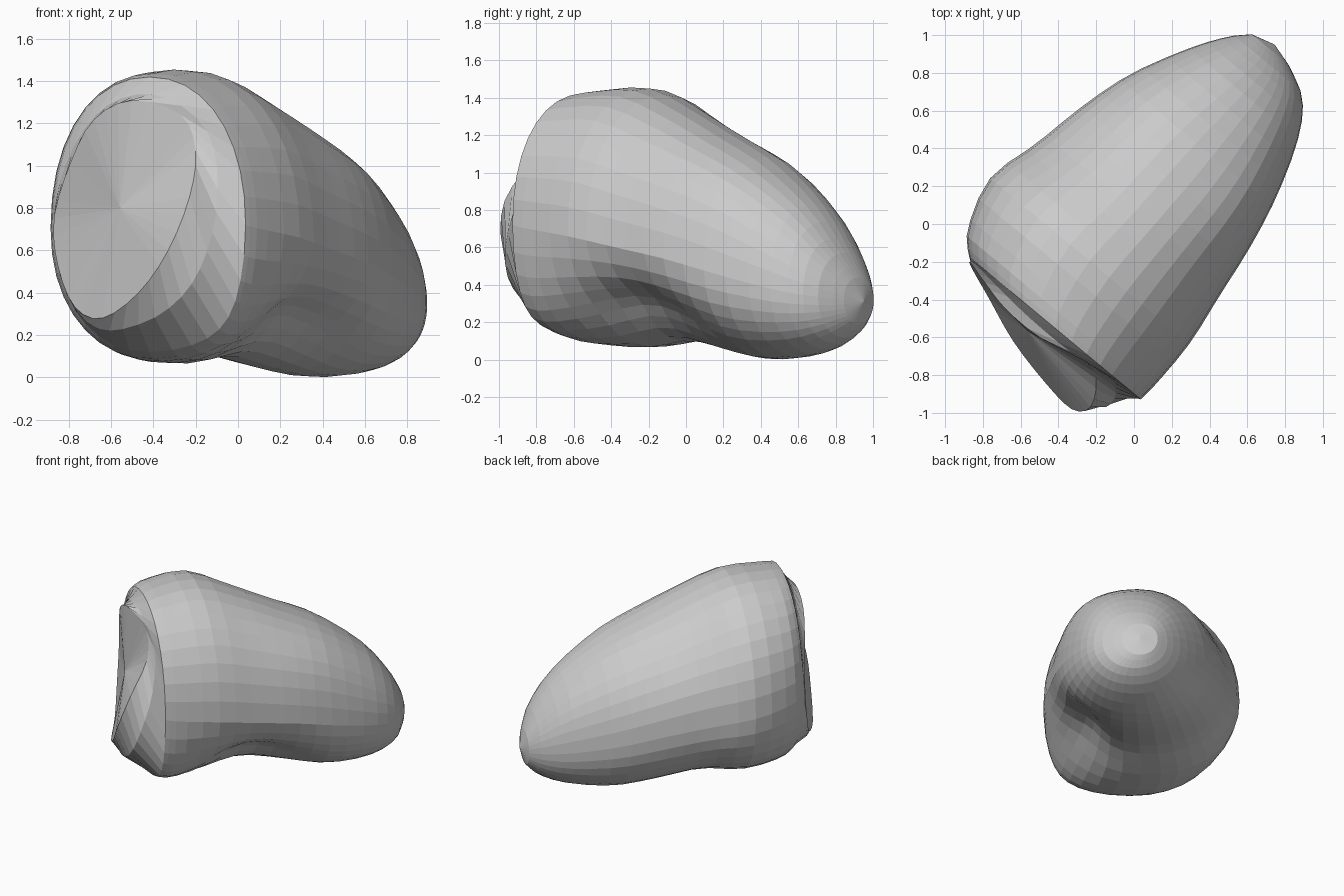
import bpy, bmesh
from math import cos, sin, pi, exp
from mathutils import Vector

if "Cube" in bpy.data.objects:
    bpy.data.objects.remove(bpy.data.objects["Cube"])

SEG = 36

# Cross-sections along the body axis: s, side min, side max, bottom, top, height of widest point
SECTIONS = [
    (-.69, -.56, .62, .12, 1.42, .72),
    (-.58, -.66, .63, .08, 1.44, .70),
    (-.30, -.74, .63, .06, 1.45, .66),
    (0.00, -.67, .59, .09, 1.34, .60),
    (0.30, -.61, .55, .04, 1.20, .54),
    (0.60, -.52, .485, 0., 1.05, .46),
    (0.90, -.37, .38, .03, .83, .38),
    (1.08, -.25, .26, .10, .61, .34),
    (1.17, -.16, .09, .19, .44, .32),
]

# Edge of the oval end face, from its right side, anticlockwise seen from the front
FACE_EDGE = [
    (-.20, -.82, 1.07), (-.27, -.72, 1.24), (-.50, -.60, 1.31), (-.68, -.45, 1.22),
    (-.79, -.31, 1.02), (-.87, -.20, .75), (-.85, -.25, .52), (-.77, -.39, .33),
    (-.64, -.62, .28), (-.47, -.84, .40), (-.33, -.98, .60), (-.23, -.97, .85),
]


def spline(points, count, closed):
    """Resample points along a Catmull-Rom curve."""
    pts = [Vector(p) for p in points]
    n = len(pts)

    def at(i):
        return pts[i % n] if closed else pts[max(0, min(n - 1, i))]

    result = []
    for k in range(count):
        u = k * n / count if closed else k * (n - 1) / (count - 1)
        i = int(u)
        f = u - i
        a, b, c, d = at(i - 1), at(i), at(i + 1), at(i + 2)
        result.append(.5 * (2 * b + (c - a) * f + (2 * a - 5 * b + 4 * c - d) * f * f
                            + (3 * b - a - 3 * c + d) * f ** 3))
    return result


def place(s, t, z):
    """Turn axis coordinates into world coordinates."""
    return Vector((.64 * s + .77 * t, .77 * s - .64 * t, z))


def power(v, e):
    return abs(v) ** e * (1 if v >= 0 else -1)


def bell(v, centre, width):
    return exp(-((v - centre) / width) ** 2)


def section_ring(sec):
    s, lo, hi, bottom, top, wide = sec
    mid, half = (lo + hi) / 2, (hi - lo) / 2
    ring = []
    for k in range(SEG):
        a = 2 * pi * k / SEG
        # squarer lower right corner near the rim, squarer upper right towards the tip
        e = .93 - .24 * bell(s, -.7, .35) * bell(a, 1.75 * pi, .7)
        e -= .12 * bell(s, .5, .35) * bell(a, .25 * pi, .6)
        t = half * power(cos(a), e)
        h = power(sin(a), e) * ((top - wide) if sin(a) > 0 else (wide - bottom))
        # hollow under the right flank and a shallow dip on the upper left
        hollow = .24 * bell(s, .03, .42) * bell(a, 1.75 * pi, .5)
        hollow += .06 * bell(s, .15, .3) * bell(a, .72 * pi, .5)
        ring.append(place(s, mid + t * (1 - hollow), wide + h * (1 - hollow)))
    return ring


def bridge(bm, a, b):
    for k in range(SEG):
        j = (k + 1) % SEG
        bm.faces.new((a[k], a[j], b[j], b[k]))


def fan(bm, ring, centre):
    v = bm.verts.new(centre)
    for k in range(SEG):
        bm.faces.new((ring[k], ring[(k + 1) % SEG], v))


bm = bmesh.new()

# Main body from the rim to the rounded tip
rings = [[bm.verts.new(p) for p in section_ring(sec)] for sec in spline(SECTIONS, 21, False)]
for a, b in zip(rings, rings[1:]):
    bridge(bm, a, b)
fan(bm, rings[-1], place(1.205, -.035, .31))

# Bulging band between the rim and the oval face
edge = spline(FACE_EDGE, SEG, True)
band = []
for k, p in enumerate(edge):
    bulge = .06 * max(0, cos(2 * pi * k / SEG + .35 * pi))
    band.append(bm.verts.new(rings[0][k].co.lerp(p, .5) + bulge * Vector((-.5, -.77, -.2))))
bridge(bm, rings[0], band)

# Shallow oval face closing the wide end
centre = Vector((-.56, -.57, .80))
previous = band
for f in (0, .35, .7):
    ring = [bm.verts.new(p.lerp(centre, f)) for p in edge]
    bridge(bm, previous, ring)
    previous = ring
fan(bm, previous, centre)

bmesh.ops.recalc_face_normals(bm, faces=bm.faces)
mesh = bpy.data.meshes.new("rounded_body")
bm.to_mesh(mesh)
bm.free()
body = bpy.data.objects.new("rounded_body", mesh)
bpy.context.collection.objects.link(body)
